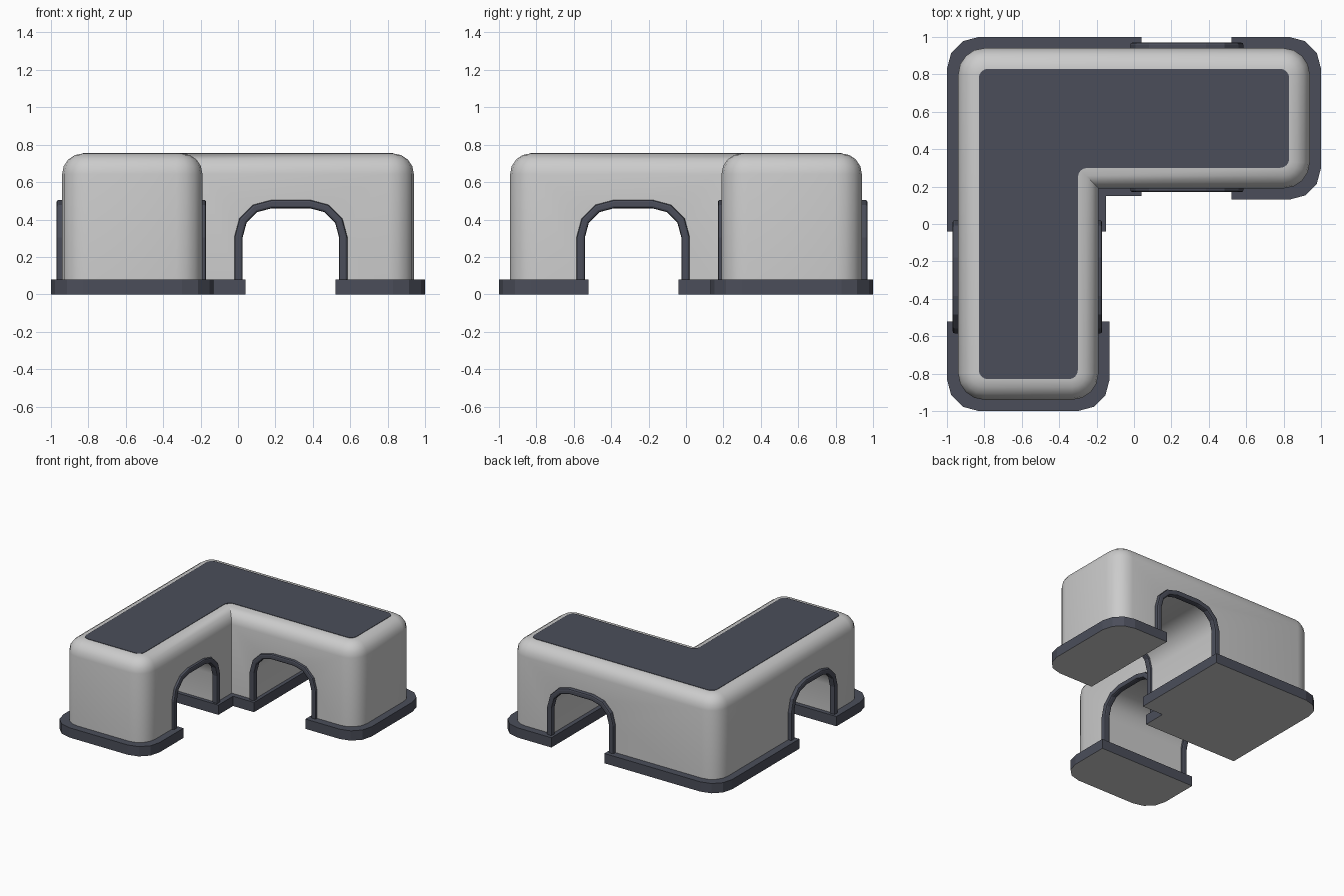
import bpy, bmesh
from math import sin, cos, pi, radians
from mathutils import Vector

if "Cube" in bpy.data.objects:
    bpy.data.objects.remove(bpy.data.objects["Cube"])


def material(name, col):
    m = bpy.data.materials.new(name)
    m.diffuse_color = (*col, 1)
    m.use_nodes = True
    m.node_tree.nodes["Principled BSDF"].inputs["Base Color"].default_value = m.diffuse_color
    return m


dark = material("dark_slate", (0.07, 0.076, 0.102))
grey = material("plain_grey", (0.8, 0.8, 0.8))


def fillet(corners, seg):
    """Round each (x, y, radius) right-angle corner with seg segments."""
    out = []
    n = len(corners)
    for i, (x, y, r) in enumerate(corners):
        p = Vector((x, y))
        if r <= 0:
            out.append(p)
            continue
        u = (Vector(corners[i - 1][:2]) - p).normalized()
        v = (Vector(corners[(i + 1) % n][:2]) - p).normalized()
        for k in range(seg + 1):
            t = k / seg * pi / 2
            out.append(p + u * r * (1 - sin(t)) + v * r * (1 - cos(t)))
    return out


def l_shape(a, c, r, r_in, seg):
    return fillet([(-a, -a, r), (-c, -a, r), (-c, c, r_in),
                   (a, c, r), (a, a, r), (-a, a, r)], seg)


def loft(name, rings, mat=None):
    """Closed solid through a stack of equal-length 3D rings."""
    bm = bmesh.new()
    vs = [[bm.verts.new(p) for p in ring] for ring in rings]
    n = len(vs[0])
    for lo, hi in zip(vs, vs[1:]):
        for i in range(n):
            bm.faces.new((lo[i], lo[(i + 1) % n], hi[(i + 1) % n], hi[i]))
    bm.faces.new(vs[0][::-1])
    bm.faces.new(vs[-1])
    bmesh.ops.recalc_face_normals(bm, faces=bm.faces)
    me = bpy.data.meshes.new(name)
    bm.to_mesh(me)
    bm.free()
    ob = bpy.data.objects.new(name, me)
    bpy.context.collection.objects.link(ob)
    if mat:
        me.materials.append(mat)
    return ob


def slab(name, pts, z0, z1, mat):
    return loft(name, [[(x, y, z) for x, y in pts] for z in (z0, z1)], mat)


def swap(p):
    """Reflect across the diagonal: turns the right arm into the front arm."""
    return (-p[1], -p[0], p[2])


def select(ob):
    bpy.ops.object.select_all(action='DESELECT')
    ob.select_set(True)
    bpy.context.view_layer.objects.active = ob


def arch(o, zb):
    """Arch outline (x, z), inset by o."""
    cx, half, top, r = 0.2825, 0.3025 - o, 0.505 - o, 0.2 - o
    left = [(cx - half, zb)]
    for k in range(4):
        t = k / 3 * pi / 2
        left.append((cx - half + r - r * cos(t), top - r + r * sin(t)))
    return left + [(2 * cx - x, z) for x, z in reversed(left)]


def extrude_y(name, prof, y0, y1, flip, mat=None):
    rings = [[(x, y, z) for x, z in prof] for y in (y0, y1)]
    if flip:
        rings = [[swap(p) for p in ring] for ring in rings]
    return loft(name, rings, mat)


# Body: L-shaped block with a rounded top edge
TOP, R = 0.753, 0.11
levels = [(0, 0.02)] + [(R * (1 - cos(k * pi / 8)), TOP - R + R * sin(k * pi / 8)) for k in range(5)]
body = loft("body", [[(x, y, z) for x, y in l_shape(0.94 - d, 0.19 + d, 0.14 - d, 0, 4)]
                     for d, z in levels])

# Arched tunnels through both arms
for flip in (False, True):
    cutter = extrude_y("tunnel_cutter", arch(0.03, -0.1), 0.05, 1.1, flip)
    cutter.hide_render = True
    mod = body.modifiers.new("tunnel", 'BOOLEAN')
    mod.operation, mod.solver, mod.object = 'DIFFERENCE', 'EXACT', cutter
    select(body)
    bpy.ops.object.modifier_apply(modifier=mod.name)
    bpy.data.objects.remove(cutter)
select(body)
bpy.ops.object.shade_smooth_by_angle(angle=radians(35))

# Dark top panel
slab("top_panel", l_shape(0.83, 0.30, 0.05, 0.05, 4), TOP - 0.03, TOP + 0.003, dark)

# Base feet: one at the corner, one at each arm end
corner = fillet([(-1, -0.04, 0), (-0.15, -0.04, 0), (-0.15, 0.15, 0),
                 (0.04, 0.15, 0), (0.04, 1, 0), (-1, 1, 0.17)], 3)
end = fillet([(0.52, 0.13, 0), (1, 0.13, 0.17), (1, 1, 0.17), (0.52, 1, 0)], 3)
feet = [("corner_foot", corner), ("right_foot", end),
        ("front_foot", [(-y, -x) for x, y in end])]
for name, pts in feet:
    ob = slab(name, pts, 0, 0.08, dark)
    ob.data.materials.append(grey)
    for f in ob.data.polygons:
        if f.normal.z < -0.9:
            f.material_index = 1

# Arch trims at every tunnel mouth
prof = arch(0, 0.07) + arch(0.045, 0.07)[::-1]
for flip, arm in ((False, "right"), (True, "front")):
    for side, y0, y1 in (("outer", 0.92, 0.97), ("inner", 0.17, 0.22)):
        ob = extrude_y(f"{arm}_{side}_arch_trim", prof, y0, y1, flip, dark)
        bev = ob.modifiers.new("soft_edges", 'BEVEL')
        bev.width, bev.segments = 0.012, 2
        bev.limit_method, bev.angle_limit = 'ANGLE', radians(50)
